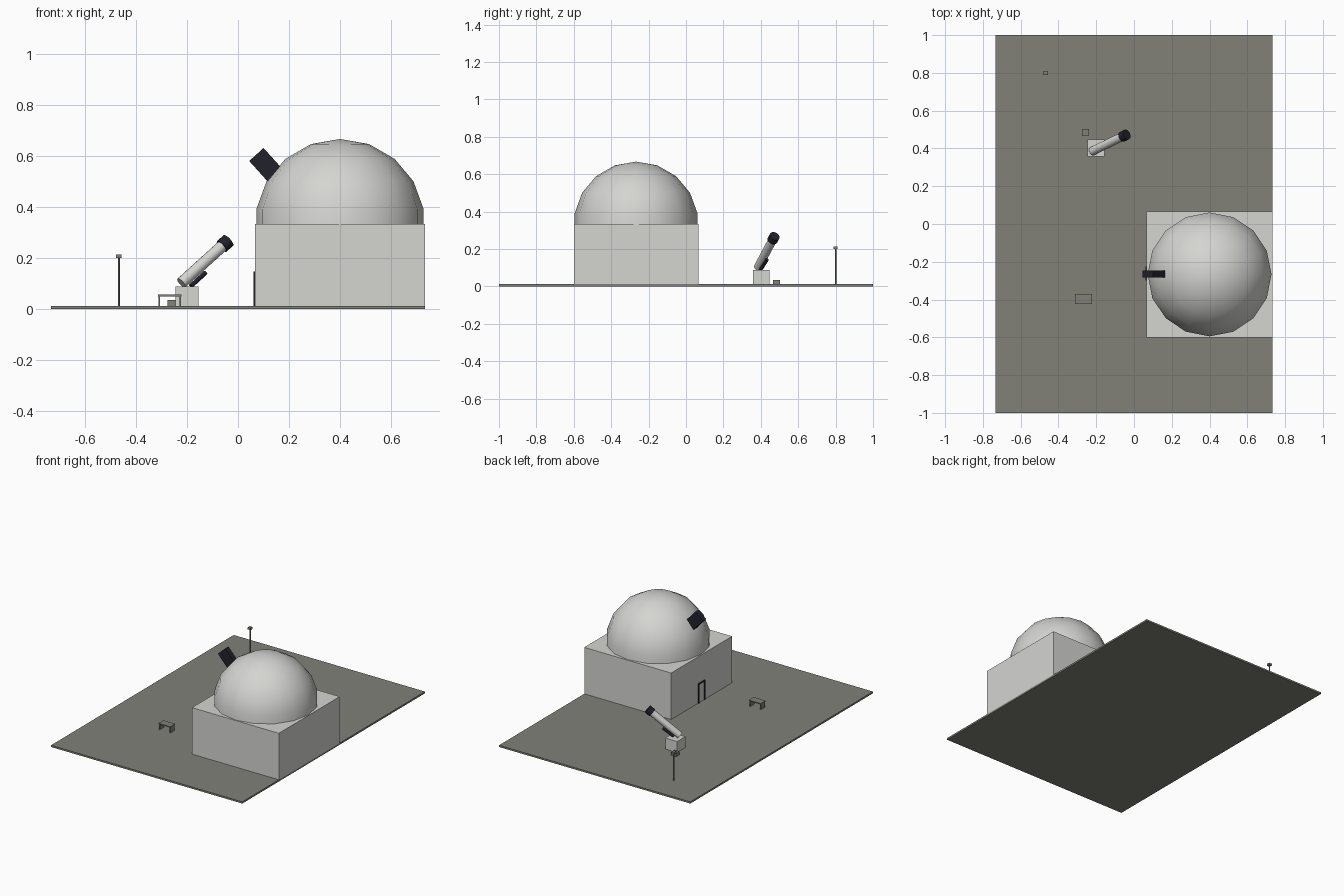
import bpy, bmesh, math
from mathutils import Vector

if "Cube" in bpy.data.objects:
    bpy.data.objects.remove(bpy.data.objects["Cube"], do_unlink=True)


def material(name, color):
    m = bpy.data.materials.new(name)
    m.use_nodes = True
    m.diffuse_color = (*color, 1)
    m.node_tree.nodes["Principled BSDF"].inputs["Base Color"].default_value = (*color, 1)
    return m


WHITE = material("white plaster", (0.66, 0.66, 0.64))
STONE = material("grey stone", (0.22, 0.22, 0.19))
BLACK = material("blue black", (0.015, 0.015, 0.025))


def finish(name, mat, smooth=None):
    ob = bpy.context.object
    ob.name = name
    ob.data.materials.append(mat)
    if smooth:
        bpy.ops.object.shade_smooth_by_angle(angle=math.radians(smooth))
    return ob


def box(name, mat, lo, hi):
    """Box between two opposite corners."""
    lo, hi = Vector(lo), Vector(hi)
    bpy.ops.mesh.primitive_cube_add(size=1, location=(lo + hi) / 2)
    ob = finish(name, mat)
    ob.scale = hi - lo
    return ob


def rod(name, mat, a, b, radius, sides=16):
    """Cylinder from point a to point b."""
    a, b = Vector(a), Vector(b)
    bpy.ops.mesh.primitive_cylinder_add(vertices=sides, radius=radius, depth=(b - a).length,
                                        location=(a + b) / 2)
    bpy.context.object.rotation_euler = (b - a).to_track_quat("Z", "Y").to_euler()
    return finish(name, mat, 40)


FLOOR = 0.012

# Ground and observatory hall
box("ground", STONE, (-0.733, -1, 0), (0.733, 1, FLOOR))
box("hall", WHITE, (0.067, -0.6, FLOOR), (0.733, 0.067, 0.334))

# Dome: sphere with its hidden lower half removed
bpy.ops.mesh.primitive_uv_sphere_add(segments=16, ring_count=9, radius=0.333,
                                     location=(0.4, -0.267, 0.334))
dome = finish("dome", WHITE)
bm = bmesh.new()
bm.from_mesh(dome.data)
bmesh.ops.delete(bm, geom=[v for v in bm.verts if v.co.z < -0.1], context="VERTS")
bm.to_mesh(dome.data)
bm.free()
bpy.ops.object.shade_smooth_by_angle(angle=math.radians(40))

# Large telescope reaching out of the dome
axis = Vector((0.67, 0, -0.742)).normalized()
bpy.ops.mesh.primitive_cube_add(size=1, location=Vector((0.072, -0.265, 0.606)) + axis * 0.085)
scope = finish("dome_telescope", BLACK)
scope.scale = (0.076, 0.036, 0.17)
scope.rotation_euler.y = math.atan2(axis.x, axis.z)

# Door frame on the side wall
for name, y in (("door_post_front", -0.3), ("door_post_back", -0.232)):
    box(name, BLACK, (0.06, y, FLOOR), (0.068, y + 0.007, 0.148))
box("door_lintel", BLACK, (0.06, -0.3, 0.141), (0.068, -0.225, 0.148))

# Small telescope on its pedestal
box("pedestal", WHITE, (-0.245, 0.357, FLOOR), (-0.155, 0.447, 0.088))
foot, tip = Vector((-0.222, 0.385, 0.102)), Vector((-0.04, 0.473, 0.267))
rod("telescope_tube", WHITE, foot, tip, 0.023)
rod("telescope_cap", BLACK, foot.lerp(tip, 0.87), tip.lerp(foot, -0.01), 0.028)
rod("telescope_brace", BLACK, (-0.185, 0.4, 0.09), (-0.127, 0.434, 0.143), 0.009)
box("equipment_crate", STONE, (-0.276, 0.465, FLOOR), (-0.238, 0.503, 0.035))

# Lamp post
rod("lamp_post", STONE, (-0.467, 0.8, FLOOR), (-0.467, 0.8, 0.2), 0.004, 8)
box("lamp_head", STONE, (-0.478, 0.789, 0.2), (-0.456, 0.811, 0.214))

# Bench with two panel legs
box("bench_seat", STONE, (-0.313, -0.424, 0.05), (-0.222, -0.371, 0.057))
for name, x in (("bench_leg_right", -0.311), ("bench_leg_left", -0.23)):
    box(name, STONE, (x, -0.42, FLOOR), (x + 0.006, -0.375, 0.05))
